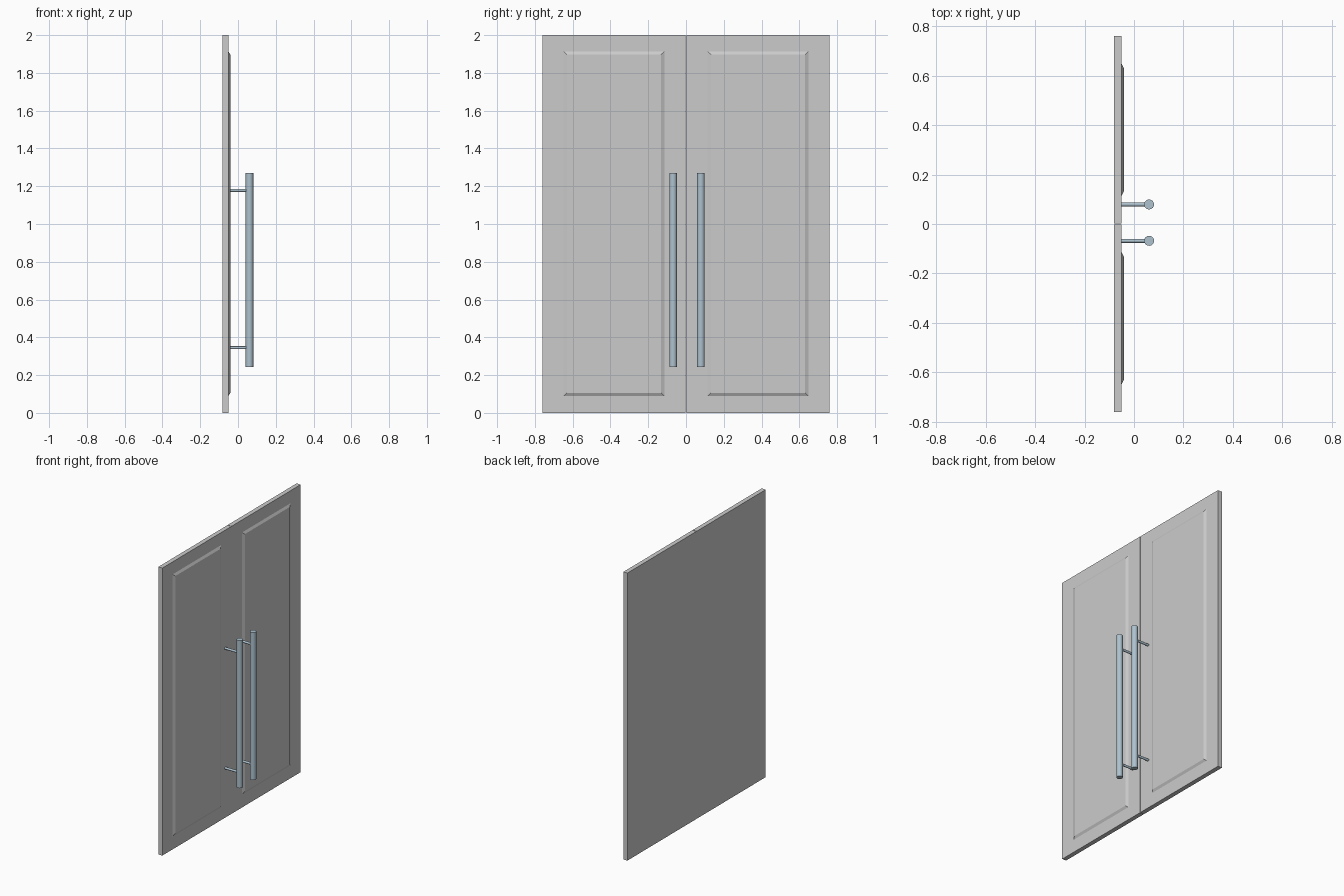
import bpy, bmesh
from mathutils import Matrix, Vector

if "Cube" in bpy.data.objects:
    bpy.data.objects.remove(bpy.data.objects["Cube"])

metal = bpy.data.materials.new("brushed_metal")
metal.diffuse_color = (0.42, 0.54, 0.62, 1)
metal.use_nodes = True
metal.node_tree.nodes["Principled BSDF"].inputs["Base Color"].default_value = metal.diffuse_color


def add_object(name, bm):
    bmesh.ops.recalc_face_normals(bm, faces=bm.faces)
    mesh = bpy.data.meshes.new(name)
    bm.to_mesh(mesh)
    bm.free()
    obj = bpy.data.objects.new(name, mesh)
    bpy.context.collection.objects.link(obj)
    return obj


def door_leaf(name, side):
    # slab whose +x face carries a raised, bevelled panel
    back, front, raised = -0.081, -0.05, -0.041

    def ring(bm, x, y0, y1, z0, z1):
        return [bm.verts.new((x, side * y, z))
                for y, z in ((y0, z0), (y1, z0), (y1, z1), (y0, z1))]

    bm = bmesh.new()
    rings = [ring(bm, back, 0.002, 0.76, 0, 2),
             ring(bm, front, 0.002, 0.76, 0, 2),
             ring(bm, front, 0.115, 0.648, 0.09, 1.913),
             ring(bm, raised, 0.133, 0.63, 0.106, 1.897)]
    bm.faces.new(rings[0])
    bm.faces.new(rings[-1])
    for a, b in zip(rings, rings[1:]):
        for i in range(4):
            j = (i + 1) % 4
            bm.faces.new((a[i], a[j], b[j], b[i]))
    return add_object(name, bm)


def rod(name, start, end, radius, sides):
    start, end = Vector(start), Vector(end)
    axis = end - start
    turn = Vector((0, 0, 1)).rotation_difference(axis).to_matrix().to_4x4()
    bm = bmesh.new()
    bmesh.ops.create_cone(bm, cap_ends=True, segments=sides, radius1=radius,
                          radius2=radius, depth=axis.length,
                          matrix=Matrix.Translation((start + end) / 2) @ turn)
    obj = add_object(name, bm)
    obj.data.materials.append(metal)
    bpy.ops.object.select_all(action='DESELECT')
    obj.select_set(True)
    bpy.context.view_layer.objects.active = obj
    bpy.ops.object.shade_smooth_by_angle()
    return obj


for label, side, handle_y in (("left", -1, -0.068), ("right", 1, 0.079)):
    door_leaf(label + "_door", side)
    # vertical pull bar on two standoffs
    rod(label + "_pull_bar", (0.061, handle_y, 0.243), (0.061, handle_y, 1.27), 0.02, 32)
    for place, z in (("lower", 0.345), ("upper", 1.178)):
        rod(f"{label}_{place}_standoff", (-0.055, handle_y, z), (0.06, handle_y, z), 0.008, 24)
